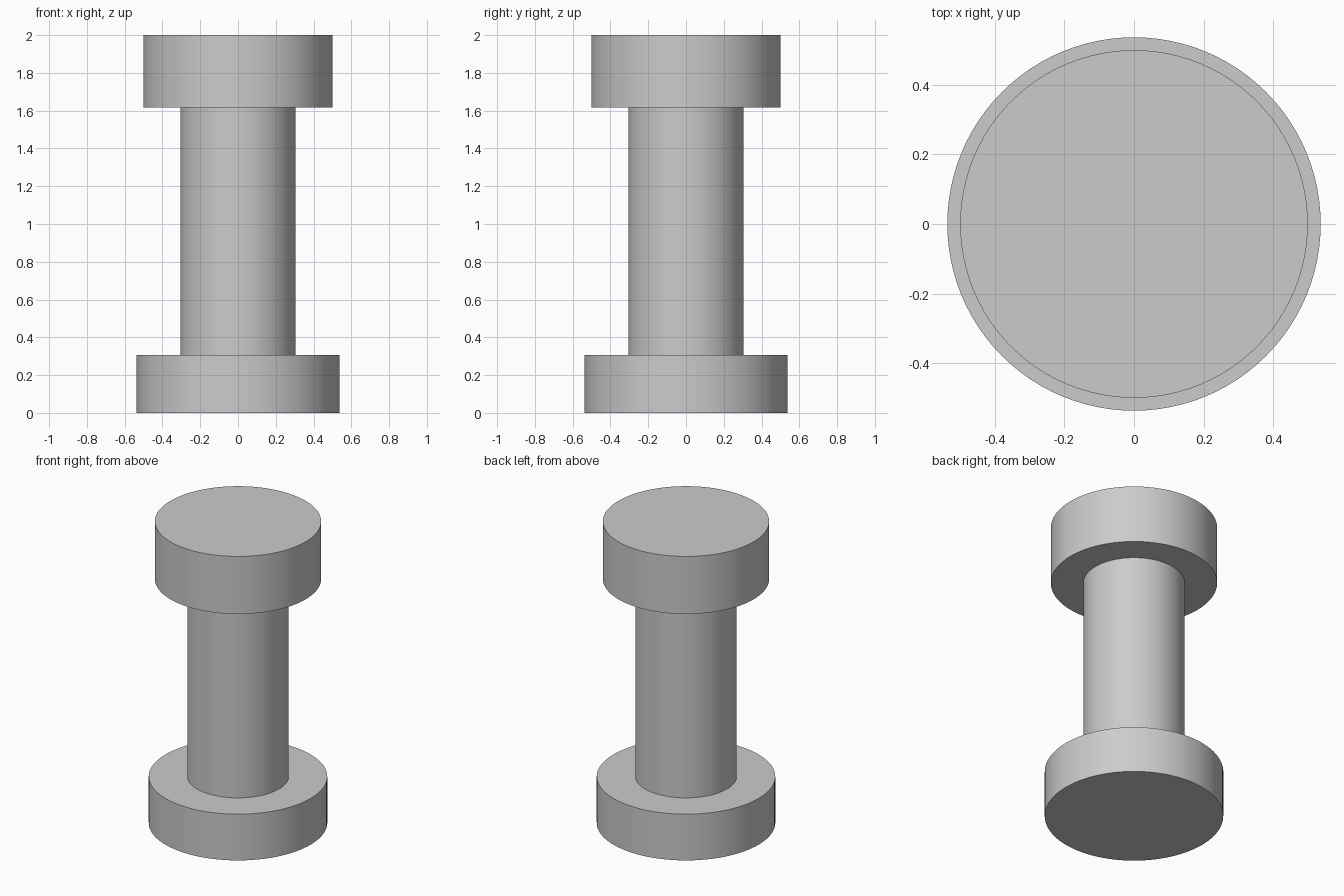
import bpy

cube = bpy.data.objects.get("Cube")
if cube:
    bpy.data.objects.remove(cube, do_unlink=True)

# Single plain grey finish
GREY = (0.6, 0.6, 0.6, 1.0)
grey = bpy.data.materials.new("plain_grey")
grey.use_nodes = True
grey.diffuse_color = GREY
grey.node_tree.nodes["Principled BSDF"].inputs["Base Color"].default_value = GREY


def disc(name, radius, bottom, top):
    """Upright smooth-sided cylinder between two heights."""
    bpy.ops.mesh.primitive_cylinder_add(
        vertices=96, radius=radius, depth=top - bottom,
        location=(0, 0, (bottom + top) / 2))
    obj = bpy.context.object
    obj.name = name
    obj.data.materials.append(grey)
    bpy.ops.object.shade_smooth_by_angle()
    return obj


# Wide base, slim shaft and thick cap, stacked on one axis
disc("base", 0.537, 0.0, 0.307)
disc("shaft", 0.305, 0.307, 1.618)
disc("cap", 0.5, 1.618, 2.0)
